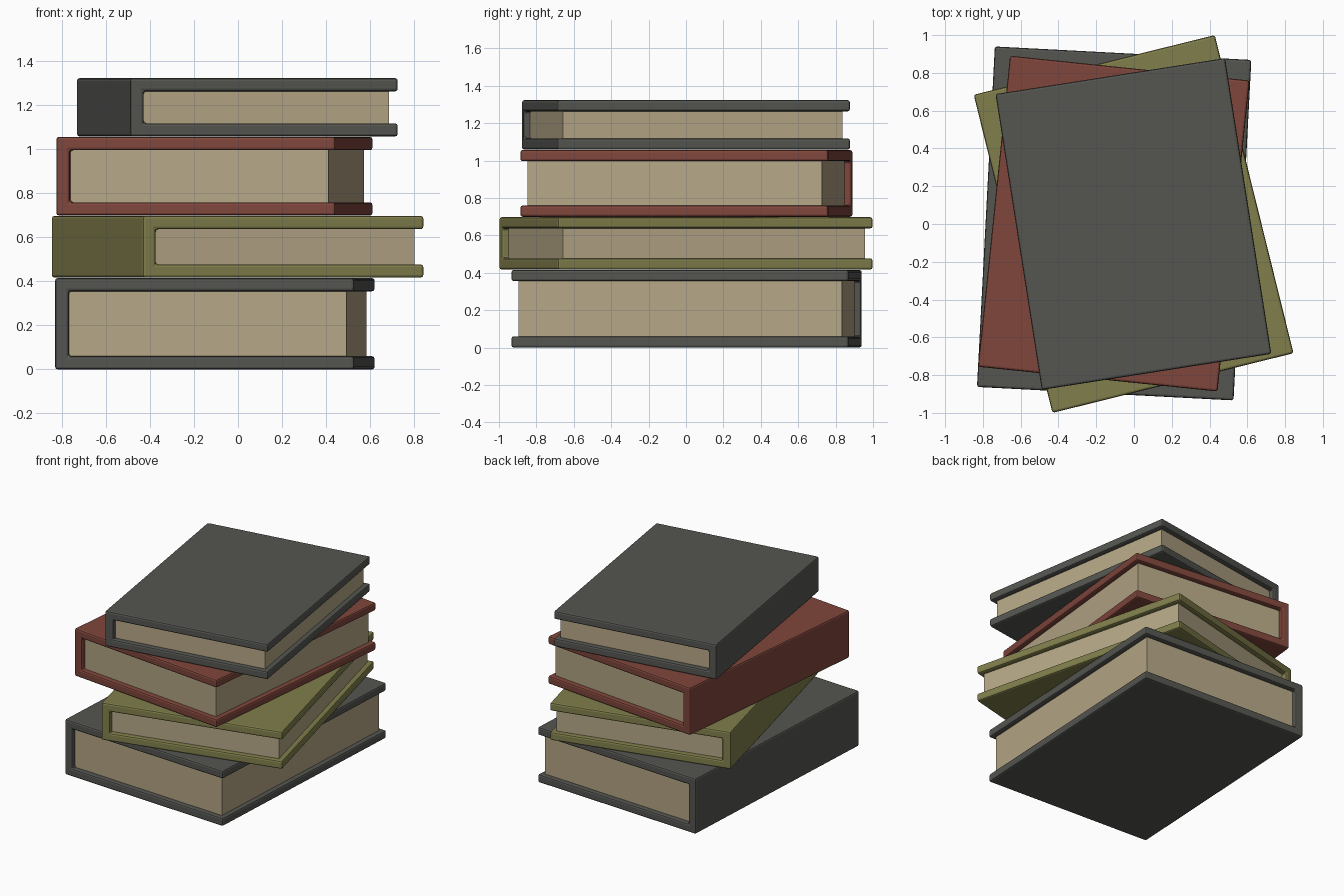
import bpy, bmesh, math

if "Cube" in bpy.data.objects:
    bpy.data.objects.remove(bpy.data.objects["Cube"])


def material(name, rgb):
    m = bpy.data.materials.new(name)
    m.diffuse_color = (*rgb, 1.0)
    m.use_nodes = True
    m.node_tree.nodes["Principled BSDF"].inputs["Base Color"].default_value = m.diffuse_color
    return m


GREY = material("charcoal cloth", (0.090, 0.093, 0.082))
RED = material("brick red cloth", (0.212, 0.061, 0.044))
OLIVE = material("olive cloth", (0.218, 0.210, 0.071))
PAPER = material("aged paper", (0.462, 0.384, 0.240))


def extrude_profile(name, profile, depth, mat, bevel):
    """Solid made from an x/z outline, extruded along y and centred on it."""
    bm = bmesh.new()
    face = bm.faces.new([bm.verts.new((x, -depth / 2, z)) for x, z in profile])
    grown = bmesh.ops.extrude_face_region(bm, geom=[face])["geom"]
    bmesh.ops.translate(bm, vec=(0, depth, 0),
                        verts=[v for v in grown if isinstance(v, bmesh.types.BMVert)])
    bmesh.ops.recalc_face_normals(bm, faces=bm.faces)
    mesh = bpy.data.meshes.new(name)
    bm.to_mesh(mesh)
    bm.free()
    mesh.materials.append(mat)
    ob = bpy.data.objects.new(name, mesh)
    bpy.context.collection.objects.link(ob)
    if bevel:
        mod = ob.modifiers.new("soft edges", "BEVEL")
        mod.width = bevel
        mod.segments = 2
    return ob


def book(name, mat, centre, width, depth, z0, z1, angle):
    board, spine, inset = 0.06, 0.062, 0.036
    w, h = width / 2, z1 - z0
    # U-shaped cover: two boards joined by the spine on the left
    cover = extrude_profile(name + "_cover", [
        (-w, 0), (w, 0), (w, board), (-w + spine, board),
        (-w + spine, h - board), (w, h - board), (w, h), (-w, h)],
        depth, mat, 0.012)
    # Page block set back from the three open sides
    a, b = -w + spine - 0.005, w - inset
    lo, hi = board - 0.004, h - board + 0.004
    pages = extrude_profile(name + "_pages", [(a, lo), (b, lo), (b, hi), (a, hi)],
                            depth - 2 * inset, PAPER, 0)
    for ob in (cover, pages):
        ob.location = (*centre, z0)
        ob.rotation_euler.z = math.radians(angle)


# Stack from the bottom up
book("bottom_book", GREY, (-0.105, 0.003), 1.36, 1.805, 0.0, 0.415, -3.0)
book("olive_book", OLIVE, (-0.002, 0.0), 1.315, 1.735, 0.417, 0.697, 13.9)
book("red_book", RED, (-0.107, 0.002), 1.275, 1.655, 0.699, 1.056, -5.9)
book("top_book", GREY, (-0.003, 0.0), 1.23, 1.585, 1.058, 1.323, 8.9)
